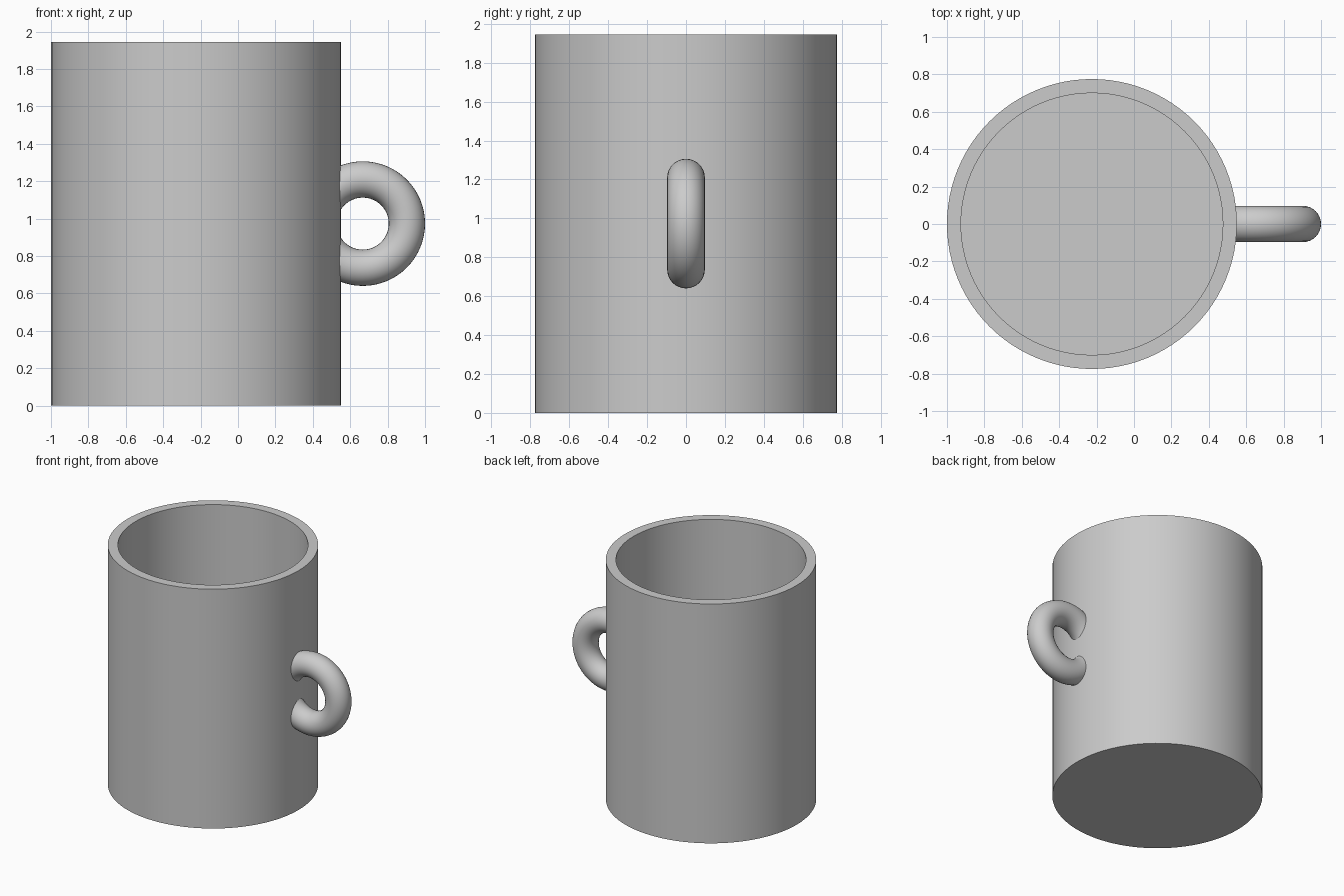
import bpy
import bmesh
from math import cos, sin, tau

cube = bpy.data.objects.get("Cube")
if cube:
    bpy.data.objects.remove(cube, do_unlink=True)

# Overall dimensions
CENTRE_X, RADIUS, WALL, HEIGHT = -0.225, 0.775, 0.075, 1.945
RING_X, RING_Z, MAJOR, MINOR = 0.667, 0.973, 0.236, 0.097

grey = bpy.data.materials.new("plain grey")
grey.use_nodes = True
colour = (0.6, 0.6, 0.6, 1)
grey.diffuse_color = colour
grey.node_tree.nodes["Principled BSDF"].inputs["Base Color"].default_value = colour


def finish(bm, name):
    """Turn a bmesh into a named, shaded object."""
    bmesh.ops.recalc_face_normals(bm, faces=bm.faces)
    mesh = bpy.data.meshes.new(name)
    bm.to_mesh(mesh)
    bm.free()
    obj = bpy.data.objects.new(name, mesh)
    bpy.context.collection.objects.link(obj)
    mesh.materials.append(grey)
    bpy.ops.object.select_all(action='DESELECT')
    obj.select_set(True)
    bpy.context.view_layer.objects.active = obj
    bpy.ops.object.shade_smooth_by_angle(angle=0.6)


def ring_of_verts(bm, radius, z, count=96):
    return [bm.verts.new((CENTRE_X + radius * cos(tau * i / count),
                          radius * sin(tau * i / count), z)) for i in range(count)]


def bridge(bm, a, b):
    for i in range(len(a)):
        j = (i + 1) % len(a)
        bm.faces.new((a[i], a[j], b[j], b[i]))


# Hollow cup: base, outer wall, rim, inner wall, floor
bm = bmesh.new()
inner = RADIUS - WALL
profile = [(RADIUS, 0), (RADIUS, HEIGHT), (inner, HEIGHT), (inner, WALL)]
rings = [ring_of_verts(bm, r, z) for r, z in profile]
for lower, upper in zip(rings, rings[1:]):
    bridge(bm, lower, upper)
bm.faces.new(rings[0])
bm.faces.new(rings[-1])
finish(bm, "cup_body")

# Ring handle, trimmed inside the thickness of the wall
bm = bmesh.new()
steps, sides = 64, 32
loops = []
for i in range(steps):
    a = tau * i / steps
    loop = []
    for k in range(sides):
        t = tau * k / sides
        r = MAJOR + MINOR * cos(t)
        loop.append(bm.verts.new((RING_X + r * cos(a), MINOR * sin(t), RING_Z + r * sin(a))))
    loops.append(loop)
for i in range(steps):
    bridge(bm, loops[i], loops[(i + 1) % steps])
cut = bmesh.ops.bisect_plane(bm, geom=bm.verts[:] + bm.edges[:] + bm.faces[:],
                             plane_co=(CENTRE_X + RADIUS - WALL / 2, 0, 0),
                             plane_no=(1, 0, 0), clear_inner=True)
edges = [e for e in cut["geom_cut"] if isinstance(e, bmesh.types.BMEdge)]
bmesh.ops.holes_fill(bm, edges=edges, sides=0)
finish(bm, "handle")
